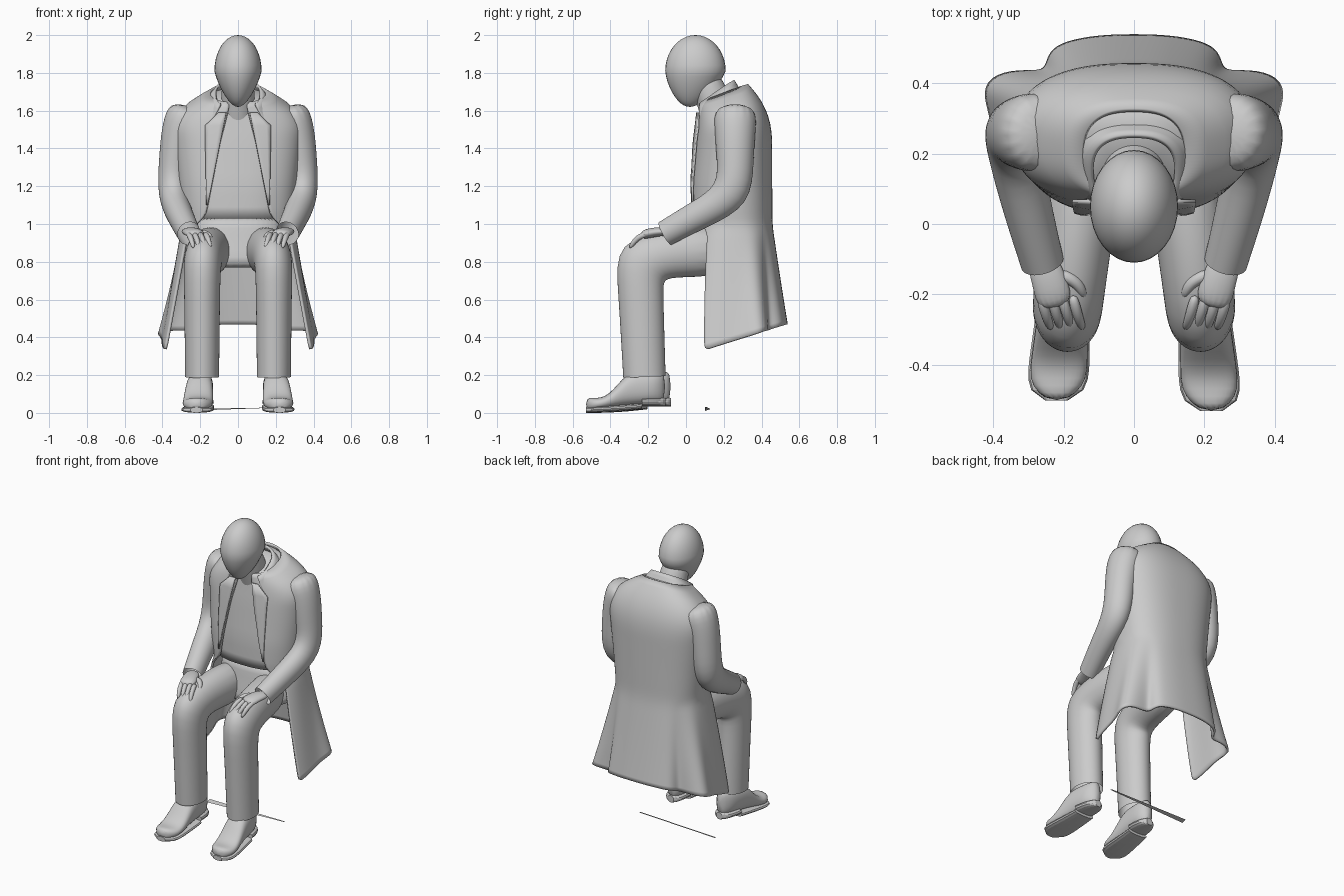
import bpy, bmesh
from math import sin, cos, asin, sqrt, pi, radians, exp, copysign
from mathutils import Vector
from mathutils.bvhtree import BVHTree

if "Cube" in bpy.data.objects:
    bpy.data.objects.remove(bpy.data.objects["Cube"])

grey = bpy.data.materials.new("plain_grey")
grey.use_nodes = True
grey.diffuse_color = (0.6, 0.6, 0.6, 1)
grey.node_tree.nodes["Principled BSDF"].inputs["Base Color"].default_value = grey.diffuse_color


def finish(name, bm, levels=0, thick=0, smooth=True):
    """Turn a bmesh into a named object with its modifiers."""
    bmesh.ops.recalc_face_normals(bm, faces=bm.faces)
    for face in bm.faces:
        face.smooth = smooth
    mesh = bpy.data.meshes.new(name)
    bm.to_mesh(mesh)
    bm.free()
    mesh.materials.append(grey)
    obj = bpy.data.objects.new(name, mesh)
    bpy.context.collection.objects.link(obj)
    if levels:
        rounding = obj.modifiers.new("rounding", "SUBSURF")
        rounding.levels = rounding.render_levels = levels
    if thick:
        cloth = obj.modifiers.new("cloth", "SOLIDIFY")
        cloth.thickness = thick
        cloth.offset = 0
    return obj


def skin(name, rings, closed=True, cap_first=False, cap_last=False, **options):
    """Join a list of point rings into one surface."""
    bm = bmesh.new()
    rows = [[bm.verts.new(point) for point in ring] for ring in rings]
    count = len(rows[0])
    for lower, upper in zip(rows, rows[1:]):
        for j in range(count if closed else count - 1):
            k = (j + 1) % count
            bm.faces.new((lower[j], lower[k], upper[k], upper[j]))
    if cap_first:
        bm.faces.new(rows[0])
    if cap_last:
        bm.faces.new(rows[-1])
    return finish(name, bm, **options)


def bulge(value, power=0.8):
    """Make a circle coordinate squarer."""
    return copysign(abs(value) ** power, value)


def girth(z, width, front, back, gap=0, slope=0, drape=0, count=48):
    """Ring round the body; gap is the half angle left open in front."""
    middle, depth = (front + back) / 2, (back - front) / 2
    ring = []
    for i in range(count):
        t = gap + 2 * (pi - gap) * i / (count - 1 if gap else count)
        u = min(t, 2 * pi - t)
        ridge = exp(-((u - 2) / 0.2) ** 2) - exp(-((u - 2.4) / 0.15) ** 2)
        fold = 1 + drape * ridge
        y = -fold * depth * bulge(cos(t))
        ring.append((fold * width * bulge(sin(t)), middle + y, z + slope * y))
    return ring


def opening(z):
    """Half width of the open coat front above the waist."""
    return 0.05 + 0.2 * (1.65 - z)


def torso(z, inset=0, is_coat=False):
    """Body section at a height: flared skirt, straight chest, round shoulders."""
    below = max(0, 1 - z)
    width = 0.29 + 0.17 * below + 0.1 * max(0, z - 1)
    if z > 1.5:
        width = 0.34 * sqrt(1 - ((z - 1.5) / 0.21) ** 2)
    front = 0.03 - 0.2 * below + 0.1 * max(0, z - 1.2)
    back = 0.45 + 0.13 * below - 2.2 * max(0, z - 1.45) ** 2
    slope = 0.5 * below + 1.6 * max(0, z - 1.45)
    gap = drape = 0
    if is_coat:
        gap = radians(60 + 20 * below) if below else asin((opening(z) / width) ** 1.25)
        drape = 0.2 * below
    return girth(z, width - inset, front + inset, back - inset, gap, slope, drape)


def tube(name, path, start, end, side=1, flat=1, count=16, **options):
    """Tapering limb through the path points, widened where it bends."""
    points = [Vector((side * x, y, z)) for x, y, z in path]
    last = len(points) - 1
    rings = []
    for i, point in enumerate(points):
        before = (point - points[i - 1]).normalized() if i else None
        after = (points[i + 1] - point).normalized() if i < last else before
        before = before or after
        along = (before + after).normalized()
        across = Vector((1, 0, 0))
        across = (across - along * across.dot(along)).normalized()
        up = along.cross(across)
        radius = start + (end - start) * i / last
        wide, deep = radius * flat, radius / along.dot(after)
        turns = [2 * pi * k / count for k in range(count)]
        rings.append([point + across * wide * cos(t) + up * deep * sin(t) for t in turns])
    return skin(name, rings, cap_first=True, levels=2, **options)


def foot_part(name, side, shift, first, last, low, high, grow=1, **options):
    """Shoe piece between two stations, counted from toe (0) to heel (1)."""
    rings = []
    for i in range(11):
        t = first + (last - first) * i / 10
        width = grow * (0.09 - 0.03 * t) * sqrt(1 - (2 * t - 1) ** 6)
        centre, half = (low(t) + high(t)) / 2, (high(t) - low(t)) / 2
        turns = [2 * pi * k / 16 for k in range(16)]
        rings.append([(side * (0.22 - 0.03 * t) + width * bulge(cos(a)),
                       shift - 0.52 + 0.43 * t,
                       centre + half * bulge(sin(a))) for a in turns])
    skin(name, rings, cap_first=True, cap_last=True, **options)


def instep(t):
    """Upper outline of the shoe."""
    rise = min(1, max(0, (t - 0.2) / 0.4))
    return 0.08 + 0.14 * rise * rise * (3 - 2 * rise)


# Egg-shaped head, narrowing to the chin, and neck
bm = bmesh.new()
bmesh.ops.create_uvsphere(bm, u_segments=32, v_segments=20, radius=1)
for v in bm.verts:
    x, y, z = v.co
    chin = max(0, -z)
    v.co = (0.125 * x * (1 - 0.35 * chin),
            0.05 + 0.16 * y * (1 - 0.3 * chin) - 0.03 * chin,
            1.81 + 0.19 * z)
finish("head", bm)
tube("neck", [(0, 0.08, 1.8), (0, 0.13, 1.7), (0, 0.2, 1.5)], 0.08, 0.1)

# Shirt, trouser seat and long open coat share one body shape
skin("shirt", [torso(1.03 + 0.06 * i, 0.015) for i in range(12)], cap_first=True, cap_last=True)
skin("trouser_seat", [torso(0.77 + 0.07 * i, 0.05) for i in range(5)],
     cap_first=True, cap_last=True, levels=1)
coat = skin("coat", [torso(0.37 + 0.06 * i, is_coat=True) for i in range(23)],
            closed=False, thick=0.014, levels=1)

# Turned-down collar, sloping up to the nape
collar = [girth(1.59 + 0.1 * t, 0.2 - 0.08 * t, 0.05, 0.3 - 0.05 * t, radians(43), 0.7)
          for t in (0, 0.5, 1)]
skin("collar", collar, closed=False, thick=0.014, levels=1)

# Limbs, hands and shoes
sleeve = [(0.26, 0.26, 1.63), (0.31, 0.26, 1.5), (0.33, 0.26, 1.35), (0.35, 0.26, 1.15),
          (0.31, 0.07, 1.05), (0.26, -0.11, 0.95)]
leg = [(0.12, 0.25, 0.86), (0.17, -0.05, 0.85), (0.19, -0.25, 0.81),
       (0.19, -0.24, 0.65), (0.19, -0.22, 0.19)]
palm = [(0.27, -0.08, 0.96), (0.24, -0.16, 0.96), (0.22, -0.24, 0.94)]
thumb = [(0.22, -0.14, 0.95), (0.16, -0.16, 0.95), (0.14, -0.21, 0.92)]
surface = BVHTree.FromPolygons([v.co for v in coat.data.vertices],
                               [p.vertices[:] for p in coat.data.polygons])
for side, label, shift in ((1, "left", -0.015), (-1, "right", 0.015)):
    tube(label + "_sleeve", sleeve, 0.12, 0.07, side, 0.9)
    tube(label + "_trouser_leg", leg, 0.14, 0.115, side, 0.8)
    tube(label + "_palm", palm, 0.022, 0.028, side, 2, cap_last=True)
    tube(label + "_thumb", thumb, 0.022, 0.014, side, cap_last=True)
    for k in range(4):
        x = 0.265 - 0.03 * k
        finger = [(x, -0.2, 0.95), (x - 0.015, -0.26, 0.93), (x - 0.03, -0.3, 0.87)]
        tube(f"{label}_finger_{k + 1}", finger, 0.018, 0.013, side, count=8, cap_last=True)

    foot_part(label + "_shoe", side, shift, 0.01, 0.99,
              lambda t: 0.01 + 0.05 * t, instep, levels=1)
    foot_part(label + "_sole", side, shift, 0.01, 0.7,
              lambda t: 0.04 * t * t, lambda t: 0.03 + 0.03 * t, 1.05, smooth=False)
    foot_part(label + "_heel", side, shift, 0.7, 0.99,
              lambda t: 0.035, lambda t: 0.08, 1.05, smooth=False)

    # Lapel laid on the coat front, with a notch under the collar
    rows = []
    for i in range(8):
        z = 1.1 + 0.07 * i
        reach = 0.22 * (z - 1.07) if z < 1.55 else 0.04
        row, y = [], 0.1
        for k in range(5):
            x = opening(z) + reach * (1 - k / 4)
            hit = surface.ray_cast(Vector((side * x, -1, z)), Vector((0, 1, 0)))[0]
            if hit and hit.y < 0.2:
                y = hit.y
            row.append((side * x, y - 0.016, z))
        rows.append(row)
    skin(label + "_lapel", rows, closed=False, thick=0.01)

# Thin sliver lying on the floor
skin("floor_sliver", [[(-0.3, 0.1, 0.01), (-0.3, 0.13, 0.02)],
                      [(0.27, 0.1, 0.03), (0.27, 0.11, 0.03)]], closed=False)
